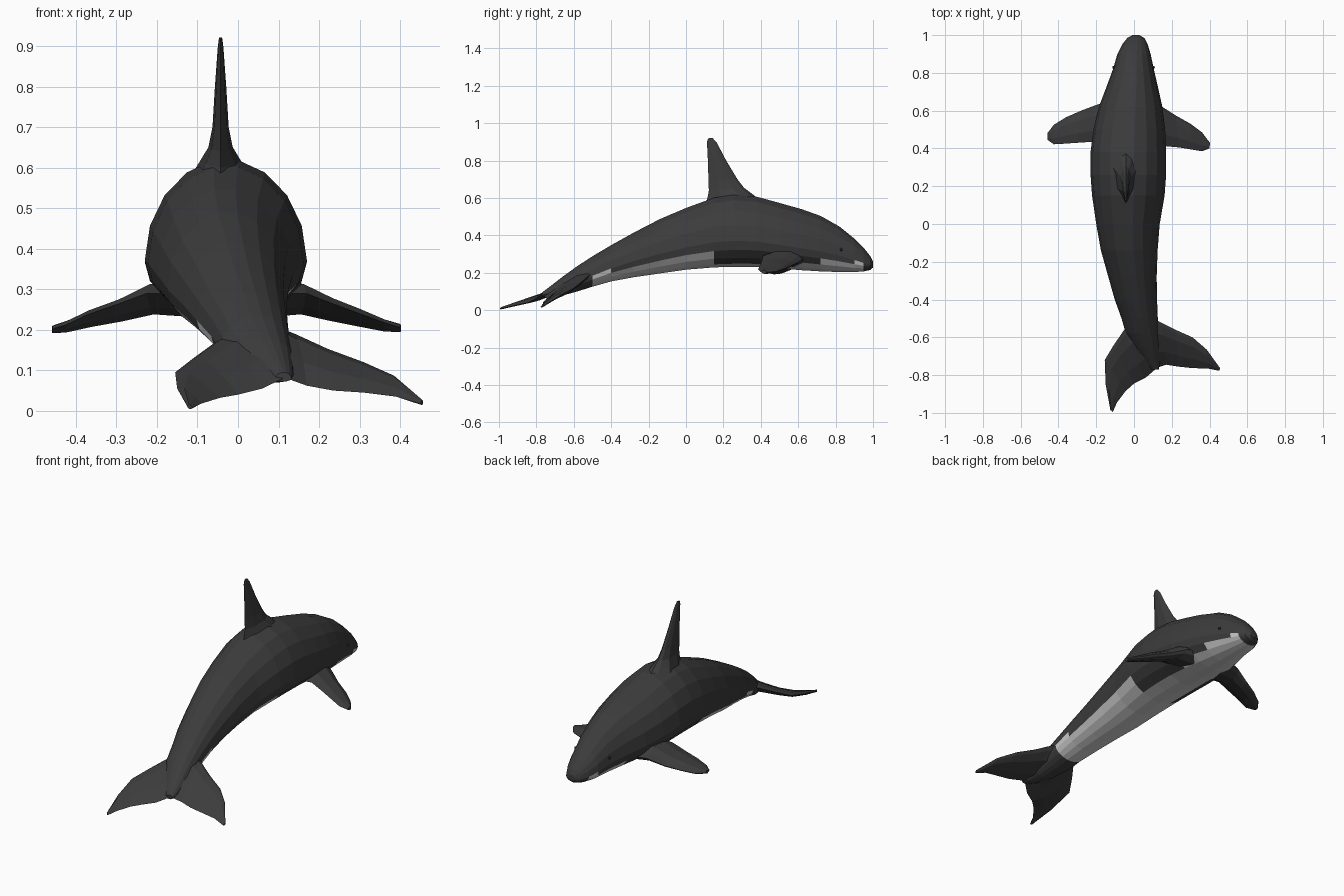
import bpy, bmesh, math
from mathutils import Vector


def material(name, v):
    m = bpy.data.materials.new(name)
    m.diffuse_color = (v, v, v, 1)
    return m


DARK, PALE = material("dark_skin", 0.045), material("pale_skin", 0.6)


def loft(name, rings, is_pale=None):
    """Skin a list of equal-length point rings and cap both ends."""
    bm = bmesh.new()
    loops = [[bm.verts.new(p) for p in ring] for ring in rings]
    n = len(loops[0])
    for a, b in zip(loops, loops[1:]):
        for i in range(n):
            j = (i + 1) % n
            bm.faces.new((a[i], a[j], b[j], b[i]))
    bm.faces.new(loops[0])
    bm.faces.new(loops[-1])
    bmesh.ops.recalc_face_normals(bm, faces=bm.faces)
    if is_pale:
        for f in bm.faces:
            f.material_index = int(is_pale(f.calc_center_median()))
    me = bpy.data.meshes.new(name)
    bm.to_mesh(me)
    bm.free()
    me.materials.append(DARK)
    me.materials.append(PALE)
    ob = bpy.data.objects.new(name, me)
    bpy.context.collection.objects.link(ob)
    return ob


def fin(name, sections, up):
    """Lens-shaped blade; each section is (leading point, trailing point, half thickness)."""
    up = Vector(up)
    rings = []
    for lead, trail, h in sections:
        a, b = Vector(lead), Vector(trail)
        upper = [a.lerp(b, t) + up * h * k for t, k in ((.08, .5), (.3, 1), (.7, .75))]
        lower = [a.lerp(b, t) - up * h * k for t, k in ((.7, .75), (.3, 1), (.08, .5))]
        rings.append([a] + upper + [b] + lower)
    return loft(name, rings)


# Body stations: y, centre x, half width, top z, bottom z
STATIONS = [
    (1.00, .01, .018, .262, .228), (.985, .01, .045, .29, .215), (.95, .005, .068, .335, .207),
    (.90, .00, .088, .385, .203), (.82, -.003, .108, .45, .203), (.72, -.01, .138, .507, .206),
    (.62, -.018, .168, .543, .212), (.50, -.025, .19, .577, .222), (.38, -.03, .20, .61, .23),
    (.26, -.03, .20, .622, .23), (.15, -.03, .192, .605, .227), (.00, -.032, .168, .55, .215),
    (-.14, -.025, .15, .49, .195), (-.28, -.008, .128, .417, .175), (-.40, .01, .112, .35, .153),
    (-.50, .03, .096, .29, .125), (-.58, .045, .088, .238, .10), (-.66, .07, .068, .18, .078),
    (-.73, .095, .042, .125, .07), (-.77, .112, .02, .095, .072)]
SEG = 18


def body_ring(y, cx, w, top, bot):
    mid = bot + (top - bot) * .36
    ring = []
    for i in range(SEG):
        a = 2 * math.pi * i / SEG
        c, s = math.cos(a), math.sin(a)
        ring.append((cx + w * math.copysign(abs(c) ** 1.06, c), y,
                     mid + s * (top - mid if s > 0 else mid - bot)))
    return ring


def belly_patch(p):
    """Pale chin, narrow chest, and long flank patches."""
    if p.y > .96 or p.y < -.5:
        return False
    if p.y > .6:
        return p.z < .262
    if p.y > .15:
        return p.z < .25
    return p.z < .325 + (p.y - .15) * .2


loft("body", [body_ring(*s) for s in STATIONS], belly_patch)

# Dorsal fin
X = -.043
fin("dorsal_fin", [((X, y1, z1), (X, y2, z2), h) for y1, z1, y2, z2, h in (
    (.42, .57, .09, .54, .085), (.35, .625, .115, .60, .05), (.31, .655, .122, .64, .03),
    (.275, .70, .12, .70, .02), (.215, .80, .117, .80, .014), (.165, .895, .112, .90, .007),
    (.142, .921, .118, .919, .004))], (1, 0, 0))

# Flippers (the body bends, so each side has its own reach)
fin("left_flipper", [
    ((-.10, .66, .27), (-.12, .42, .29), .045), ((-.20, .63, .27), (-.225, .435, .29), .038),
    ((-.28, .60, .24), (-.30, .43, .262), .026), ((-.36, .565, .222), (-.37, .425, .238), .02),
    ((-.425, .525, .205), (-.425, .422, .212), .014), ((-.459, .48, .20), (-.457, .445, .203), .009)],
    (0, 0, 1))
fin("right_flipper", [
    ((.06, .65, .27), (.08, .40, .29), .045), ((.15, .62, .27), (.168, .412, .29), .038),
    ((.22, .575, .245), (.24, .405, .262), .028), ((.30, .53, .225), (.30, .395, .24), .022),
    ((.36, .485, .208), (.36, .385, .218), .015), ((.402, .43, .203), (.40, .40, .206), .01)],
    (0, 0, 1))

# Tail flukes
fin("left_fluke", [
    ((.05, -.47, .215), (.118, -.765, .083), .04), ((-.055, -.565, .17), (.06, -.815, .055), .026),
    ((-.11, -.645, .13), (.00, -.845, .04), .02), ((-.155, -.72, .095), (-.045, -.885, .032), .016),
    ((-.15, -.85, .055), (-.09, -.945, .018), .011), ((-.125, -.985, .012), (-.112, -.995, .008), .006)],
    (0, 0, 1))
fin("right_fluke", [
    ((.05, -.47, .215), (.112, -.765, .083), .04), ((.14, -.52, .185), (.17, -.745, .062), .028),
    ((.22, -.56, .15), (.235, -.755, .05), .022), ((.31, -.60, .118), (.31, -.763, .045), .016),
    ((.385, -.665, .085), (.39, -.765, .035), .011), ((.457, -.765, .022), (.45, -.777, .018), .006)],
    (0, 0, 1))

# Eyes
for side, x in (("left", -.107), ("right", .102)):
    bpy.ops.mesh.primitive_ico_sphere_add(subdivisions=1, radius=.009, location=(x, .83, .325))
    eye = bpy.context.object
    eye.name = side + "_eye"
    eye.data.materials.append(DARK)
